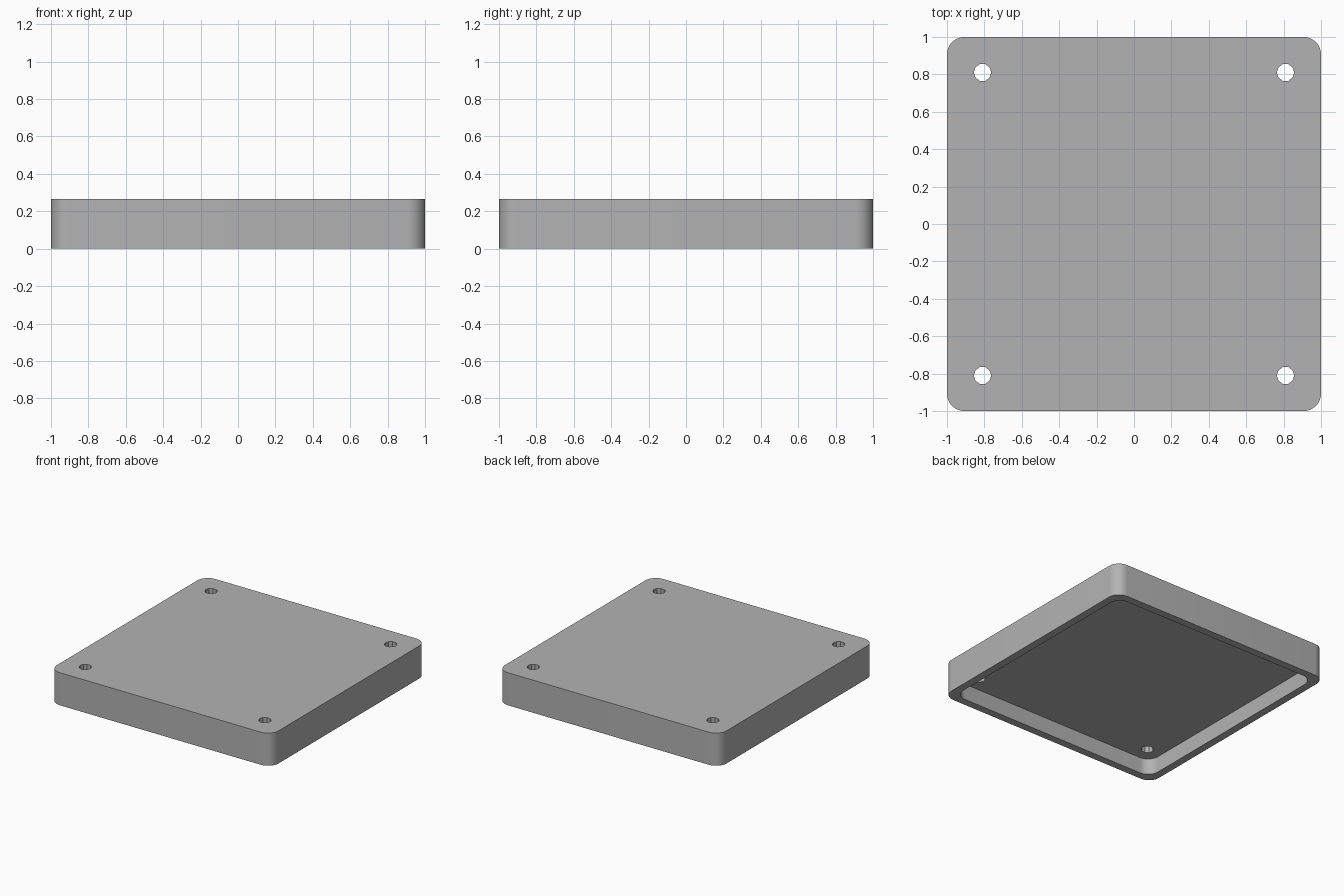
import bpy, bmesh
from math import cos, sin, pi, radians

HEIGHT, CAVITY = 0.266, 0.13
WALL, CORNER = 0.0625, 0.094
HOLE_POS, HOLE_RADIUS = 0.81, 0.047

cube = bpy.data.objects.get("Cube")
if cube:
    bpy.data.objects.remove(cube, do_unlink=True)

grey = bpy.data.materials.new("plain grey")
grey.use_nodes = True
colour = (0.45, 0.45, 0.45, 1)
grey.diffuse_color = colour
grey.node_tree.nodes["Principled BSDF"].inputs["Base Color"].default_value = colour


def rounded_square(half, radius, steps=10):
    """Outline of a square with rounded corners."""
    points = []
    for i, (sx, sy) in enumerate([(1, 1), (-1, 1), (-1, -1), (1, -1)]):
        for k in range(steps + 1):
            a = (i + k / steps) * pi / 2
            points.append((sx * (half - radius) + radius * cos(a),
                           sy * (half - radius) + radius * sin(a)))
    return points


def circle(x, y, radius, sides=10):
    return [(x + radius * cos(2 * pi * k / sides), y + radius * sin(2 * pi * k / sides))
            for k in range(sides)]


def ring(bm, points, z):
    verts = [bm.verts.new((x, y, z)) for x, y in points]
    edges = [bm.edges.new((v, verts[i - 1])) for i, v in enumerate(verts)]
    return verts, edges


def bridge(bm, low, high):
    for i in range(len(low)):
        bm.faces.new((low[i - 1], low[i], high[i], high[i - 1]))


def fill(bm, *loops):
    edges = [e for loop in loops for e in loop]
    bmesh.ops.triangle_fill(bm, edges=edges, use_beauty=True, use_dissolve=False)


bm = bmesh.new()
outer = rounded_square(1, CORNER)
inner = rounded_square(1 - WALL, CORNER)

# Outer wall, rim and recess wall
outer_low, outer_low_e = ring(bm, outer, 0)
outer_top, outer_top_e = ring(bm, outer, HEIGHT)
inner_low, inner_low_e = ring(bm, inner, 0)
inner_top, inner_top_e = ring(bm, inner, CAVITY)
bridge(bm, outer_low, outer_top)
bridge(bm, inner_low, inner_top)
bridge(bm, outer_low, inner_low)

# Four through holes
top_loops, ceiling_loops = [outer_top_e], [inner_top_e]
for sx in (-1, 1):
    for sy in (-1, 1):
        outline = circle(sx * HOLE_POS, sy * HOLE_POS, HOLE_RADIUS)
        low, low_e = ring(bm, outline, CAVITY)
        high, high_e = ring(bm, outline, HEIGHT)
        bridge(bm, low, high)
        ceiling_loops.append(low_e)
        top_loops.append(high_e)

# Top plate surface and recess ceiling
fill(bm, *top_loops)
fill(bm, *ceiling_loops)
bmesh.ops.recalc_face_normals(bm, faces=bm.faces)

mesh = bpy.data.meshes.new("lid")
bm.to_mesh(mesh)
bm.free()
mesh.materials.append(grey)
lid = bpy.data.objects.new("lid", mesh)
bpy.context.collection.objects.link(lid)

# Smooth corners, sharp edges
bpy.ops.object.select_all(action="DESELECT")
lid.select_set(True)
bpy.context.view_layer.objects.active = lid
bpy.ops.object.shade_smooth_by_angle(angle=radians(30))
